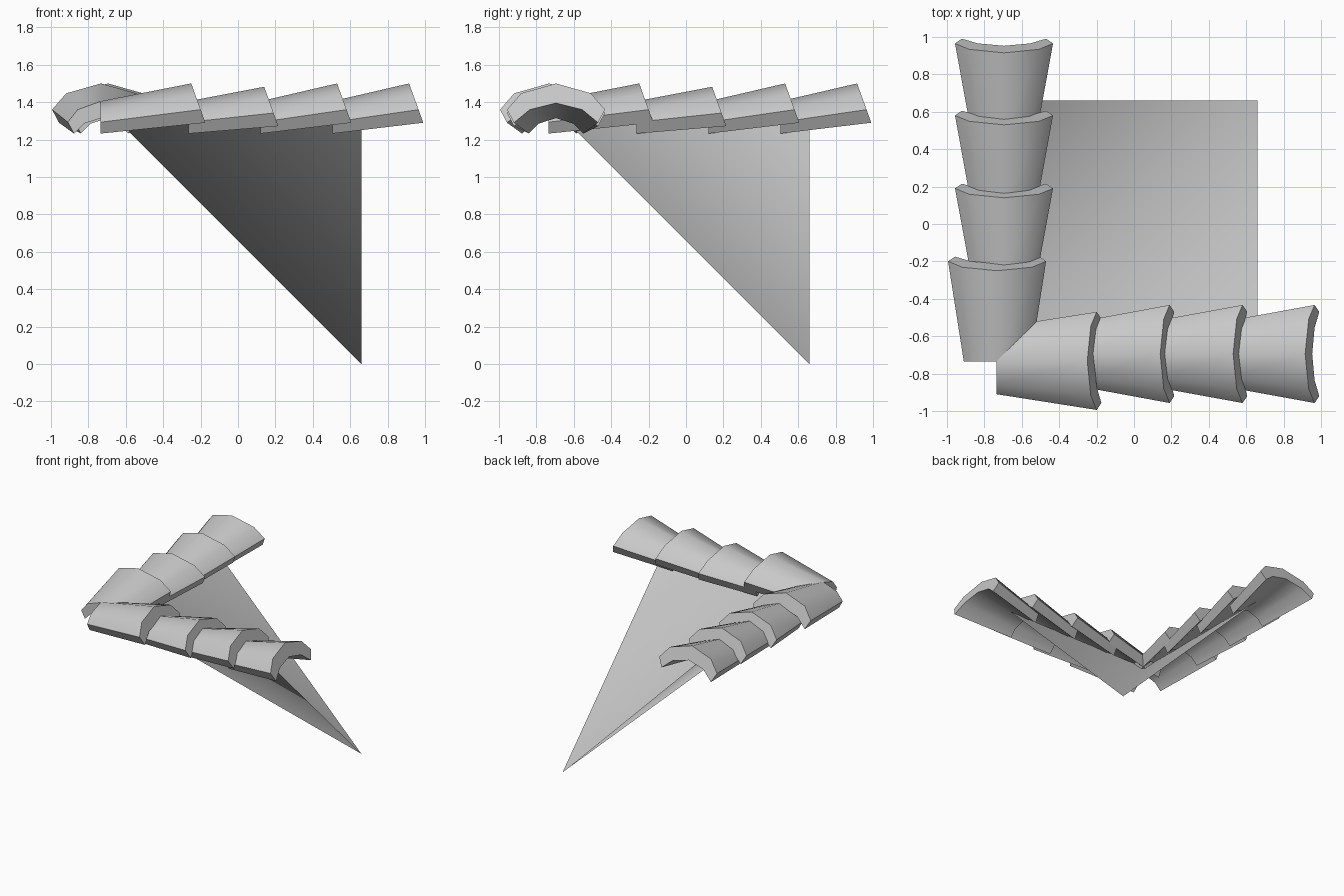
import bpy
import bmesh
from math import radians

cube = bpy.data.objects.get("Cube")
if cube:
    bpy.data.objects.remove(cube, do_unlink=True)

grey = bpy.data.materials.new("roof_grey")
grey.use_nodes = True
colour = (0.58, 0.58, 0.58, 1)
grey.diffuse_color = colour
grey.node_tree.nodes["Principled BSDF"].inputs["Base Color"].default_value = colour


def finish(bm, name, angle):
    mesh = bpy.data.meshes.new(name)
    bm.to_mesh(mesh)
    bm.free()
    mesh.materials.append(grey)
    obj = bpy.data.objects.new(name, mesh)
    bpy.context.collection.objects.link(obj)
    bpy.ops.object.select_all(action="DESELECT")
    obj.select_set(True)
    bpy.context.view_layer.objects.active = obj
    bpy.ops.object.shade_smooth_by_angle(angle=radians(angle))
    return obj


def arch(outer, inner):
    """Closed arch section from half profiles listed rim to crown."""
    def full(half):
        return [(-w, z) for w, z in half] + [(w, z) for w, z in half[-2::-1]]
    return full(outer) + full(inner)[::-1]


# Half profiles (offset, height) of the narrow and the wide end of a tile
NARROW = arch([(0.178, 1.293), (0.125, 1.36), (0, 1.405)],
              [(0.145, 1.232), (0.092, 1.285), (0, 1.315)])
WIDE = arch([(0.262, 1.36), (0.187, 1.447), (0, 1.5)],
            [(0.225, 1.29), (0.14, 1.36), (0, 1.395)])
LEAN = 0.36  # the wide end leans back toward its crown


def tile(name, start, crown, centre, drop, swap):
    def place(along, across, z):
        return (across, along, z) if swap else (along, across, z)

    bm = bmesh.new()
    a = [bm.verts.new(place(start, centre + w, z)) for w, z in NARROW]
    b = [bm.verts.new(place(crown + LEAN * (1.5 - z), centre + w, z - drop))
         for w, z in WIDE]
    n = len(a)
    for i in range(n):
        j = (i + 1) % n
        bm.faces.new((a[i], a[j], b[j], b[i]))
    # End faces, made as quads between outer and inner arcs
    for ring in (a, b):
        for i in range(n // 2 - 1):
            bm.faces.new((ring[i], ring[i + 1], ring[n - 2 - i], ring[n - 1 - i]))
    bmesh.ops.recalc_face_normals(bm, faces=bm.faces)
    finish(bm, name, 40)


# Two rows of overlapping ridge tiles meeting at the corner
TILES = [(-0.735, -0.25, -0.732, 0), (-0.265, 0.14, -0.695, 0.018),
         (0.12, 0.53, -0.695, 0), (0.505, 0.915, -0.695, 0)]
for row, swap in (("front", False), ("side", True)):
    for k, (start, crown, centre, drop) in enumerate(TILES, 1):
        tile(f"{row}_ridge_tile_{k}", start, crown, centre, drop, swap)

# Two roof slopes falling to a shared valley line
bm = bmesh.new()
E, TOP = 0.66, 1.32
peak, right, low, left = [bm.verts.new(p) for p in (
    (-E, -E, TOP), (E, -E, TOP), (E, E, 0), (-E, E, TOP))]
bm.faces.new((peak, right, low))
bm.faces.new((peak, low, left))
finish(bm, "roof_valley_sheet", 80)
